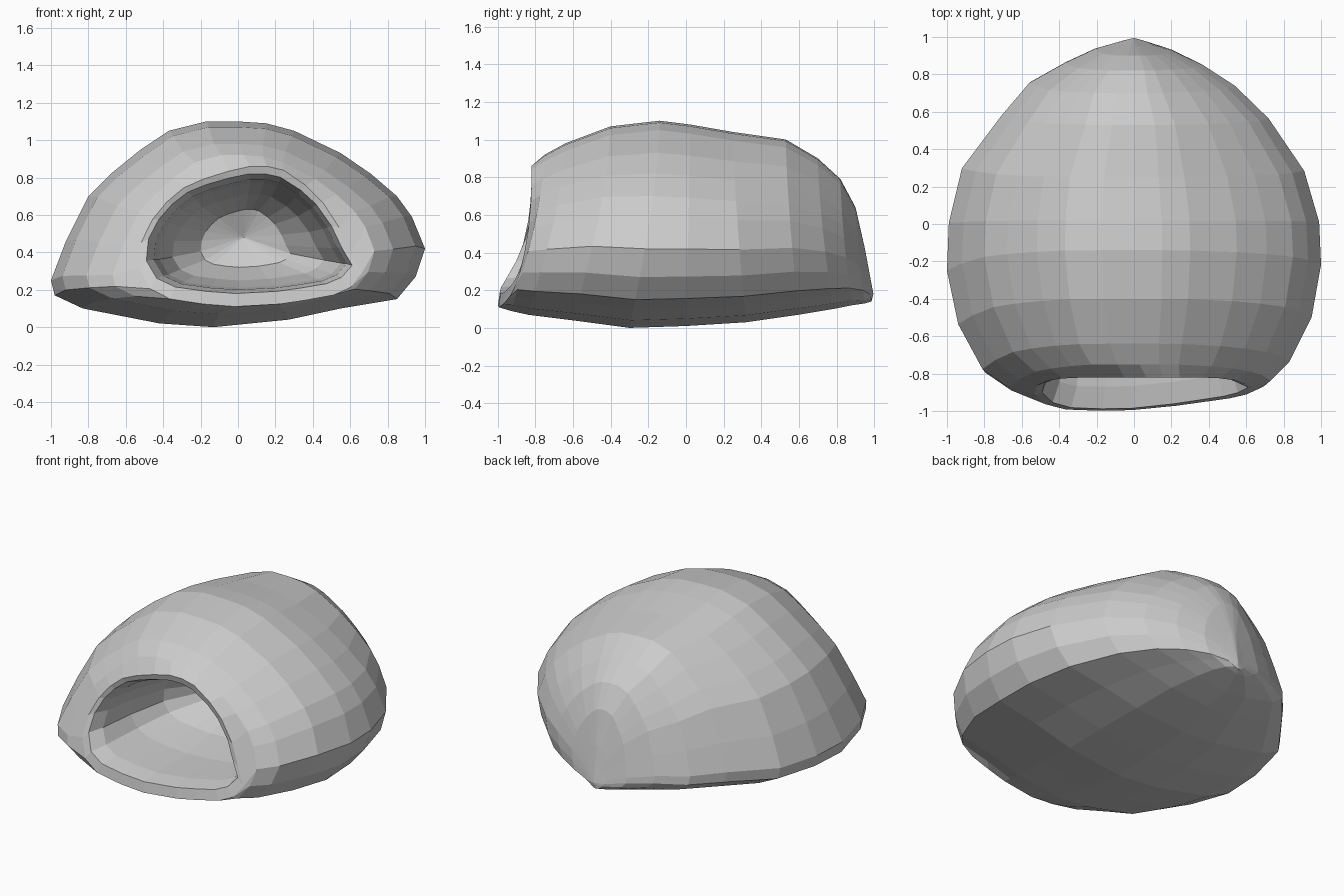
import bpy, bmesh

# Cross-sections seen from the front (u: -1..1, v: 0..1.1): body and D-shaped mouth
outline = [(-1, .25), (-.92, .46), (-.8, .70), (-.68, .82), (-.52, .95), (-.37, 1.05), (-.17, 1.1),
           (0, 1.1), (.15, 1.09), (.3, 1.05), (.55, .93), (.71, .82), (.85, .70), (.93, .59), (1, .42),
           (.95, .27), (.85, .15), (.55, .1), (.27, .04), (-.13, 0), (-.42, .02), (-.83, .1), (-.98, .17)]
mouth = [(-1, .3), (-.98, .5), (-.88, .68), (-.75, .82), (-.6, .93), (-.42, 1.0), (-.2, 1.06),
         (0, 1.1), (.15, 1.1), (.3, 1.07), (.5, .95), (.65, .82), (.8, .62), (.9, .42), (1, .26),
         (.9, .15), (.75, .09), (.5, .05), (.27, .02), (-.13, 0), (-.42, .02), (-.72, .06), (-.9, .14)]

# Rings from back to mouth: y bottom, y top, x left, x right, z bottom, z top
outer = [(.985, .95, -.07, .07, .14, .42),
         (.95, .90, -.21, .21, .13, .64),
         (.88, .82, -.37, .37, .12, .79),
         (.78, .70, -.56, .54, .10, .90),
         (.60, .53, -.71, .72, .07, 1.0),
         (.32, .25, -.92, .91, .03, 1.04),
         (0, .02, -.99, .99, .01, 1.08),
         (-.30, -.14, -1, 1, 0, 1.10),
         (-.60, -.40, -.94, .95, .04, 1.07),
         (-.84, -.64, -.81, .83, .07, .98),
         (-.93, -.75, -.67, .73, .09, .92)]
# Rolled lip and rounded hollow, front to back
inner = [(-.99, -.82, -.53, .66, .11, .86),
         (-.98, -.81, -.49, .61, .18, .82),
         (-.86, -.73, -.45, .58, .20, .79),
         (-.55, -.55, -.42, .55, .21, .77),
         (-.30, -.30, -.35, .46, .25, .71),
         (-.12, -.12, -.20, .28, .32, .63)]
back_tip = (0, .995, .18)
cavity_end = (.03, -.05, .48)


def ring(bm, s, profile, power, skew):
    """One section, with its lower part pushed towards y bottom."""
    yb, yt, xl, xr, zb, zt = s
    verts = []
    for u, z in profile:
        v = z / 1.1
        x = (xl + xr) / 2 + u * (xr - xl) / 2
        low = (1 - v) ** power
        verts.append(bm.verts.new((x, yt + (yb - yt + skew * u) * low, zb + v * (zt - zb))))
    return verts


def cap(bm, loop, point):
    """Close a ring with a fan to a single point."""
    tip = bm.verts.new(point)
    for i in range(len(loop)):
        bm.faces.new((loop[i - 1], loop[i], tip))


bm = bmesh.new()
rings = [ring(bm, s, outline, 1.5, 0) for s in outer]
rings += [ring(bm, s, mouth, 2.6, .04 if i < 3 else 0) for i, s in enumerate(inner)]
for a, b in zip(rings, rings[1:]):
    for i in range(len(a)):
        bm.faces.new((a[i - 1], a[i], b[i], b[i - 1]))
cap(bm, rings[0], back_tip)
cap(bm, rings[-1], cavity_end)
bmesh.ops.recalc_face_normals(bm, faces=bm.faces)

mesh = bpy.data.meshes.new("hollow_shell")
bm.to_mesh(mesh)
bm.free()
shell = bpy.data.objects.new("hollow_shell", mesh)
bpy.context.collection.objects.link(shell)
